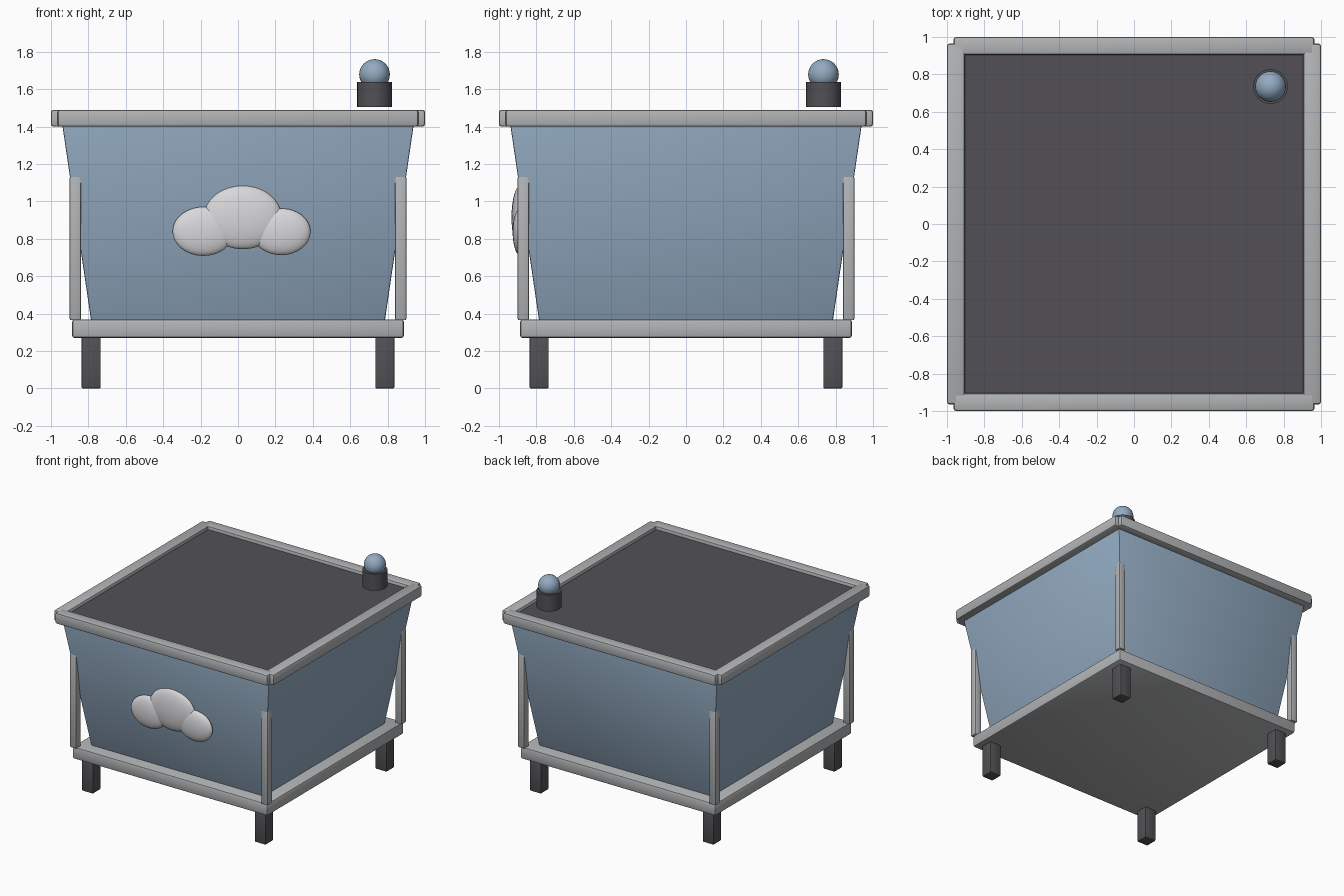
import bpy, bmesh
from mathutils import Vector

if "Cube" in bpy.data.objects:
    bpy.data.objects.remove(bpy.data.objects["Cube"])


def mat(name, rgb):
    m = bpy.data.materials.new(name)
    m.diffuse_color = (*rgb, 1)
    m.use_nodes = True
    m.node_tree.nodes["Principled BSDF"].inputs["Base Color"].default_value = m.diffuse_color
    return m


BLUE = mat("soft blue", (0.29, 0.405, 0.535))
GREY = mat("light grey", (0.44, 0.45, 0.46))
DARK = mat("dark grey", (0.084, 0.081, 0.090))
WHITE = mat("pale white", (0.69, 0.68, 0.70))


def finish(ob, name, material):
    ob.name = name
    ob.data.materials.append(material)
    bpy.ops.object.shade_smooth_by_angle()
    return ob


def box(name, material, centre, size, bevel=0.01, taper=1.0):
    """Bevelled box; taper scales the bottom face."""
    bpy.ops.mesh.primitive_cube_add(size=1, location=centre)
    ob = bpy.context.object
    for v in ob.data.vertices:
        v.co *= Vector(size)
        if v.co.z < 0:
            v.co.x *= taper
            v.co.y *= taper
    if bevel:
        bm = bmesh.new()
        bm.from_mesh(ob.data)
        bmesh.ops.bevel(bm, geom=bm.edges[:], offset=bevel, segments=2,
                        profile=0.5, affect='EDGES')
        bm.to_mesh(ob.data)
        bm.free()
    return finish(ob, name, material)


def ball(name, material, centre, radii):
    bpy.ops.mesh.primitive_uv_sphere_add(segments=32, ring_count=16, radius=1,
                                         location=centre)
    ob = bpy.context.object
    for v in ob.data.vertices:
        v.co *= Vector(radii)
    return finish(ob, name, material)


# Tapered tub and its base plate
box("tub_body", BLUE, (0, 0, 0.895), (1.885, 1.885, 1.07), 0.008, 1.57 / 1.885)
box("base_plate", GREY, (0, 0, 0.32), (1.775, 1.775, 0.10), 0.015)

# Dark lid panel set just inside the rim
box("lid_panel", DARK, (0, 0, 1.44), (1.84, 1.84, 0.046), 0)

# Rim bars, crossing at the corners
for s, a, b in ((-1, "front", "left"), (1, "back", "right")):
    box(a + "_rim", GREY, (0, s * 0.952, 1.445), (1.93, 0.096, 0.09), 0.014)
    box(b + "_rim", GREY, (s * 0.952, 0, 1.445), (0.096, 1.93, 0.09), 0.014)

# Corner posts and feet
for sx in (-1, 1):
    for sy in (-1, 1):
        box("corner_post", GREY, (sx * 0.87, sy * 0.87, 0.75),
            (0.06, 0.06, 0.77), 0.008)
        box("foot", DARK, (sx * 0.785, sy * 0.785, 0.14),
            (0.102, 0.102, 0.28), 0.008)

# Cloud ornament on the front
ball("cloud_middle", WHITE, (0.025, -0.885, 0.915), (0.208, 0.048, 0.17))
ball("cloud_left", WHITE, (-0.185, -0.885, 0.84), (0.165, 0.042, 0.131))
ball("cloud_right", WHITE, (0.232, -0.885, 0.838), (0.156, 0.042, 0.125))

# Lamp on the back right corner
bpy.ops.mesh.primitive_cylinder_add(vertices=32, radius=0.093, depth=0.135,
                                    location=(0.73, 0.735, 1.5725))
finish(bpy.context.object, "lamp_socket", DARK)
ball("lamp_bulb", BLUE, (0.73, 0.735, 1.679), (0.082, 0.082, 0.082))
